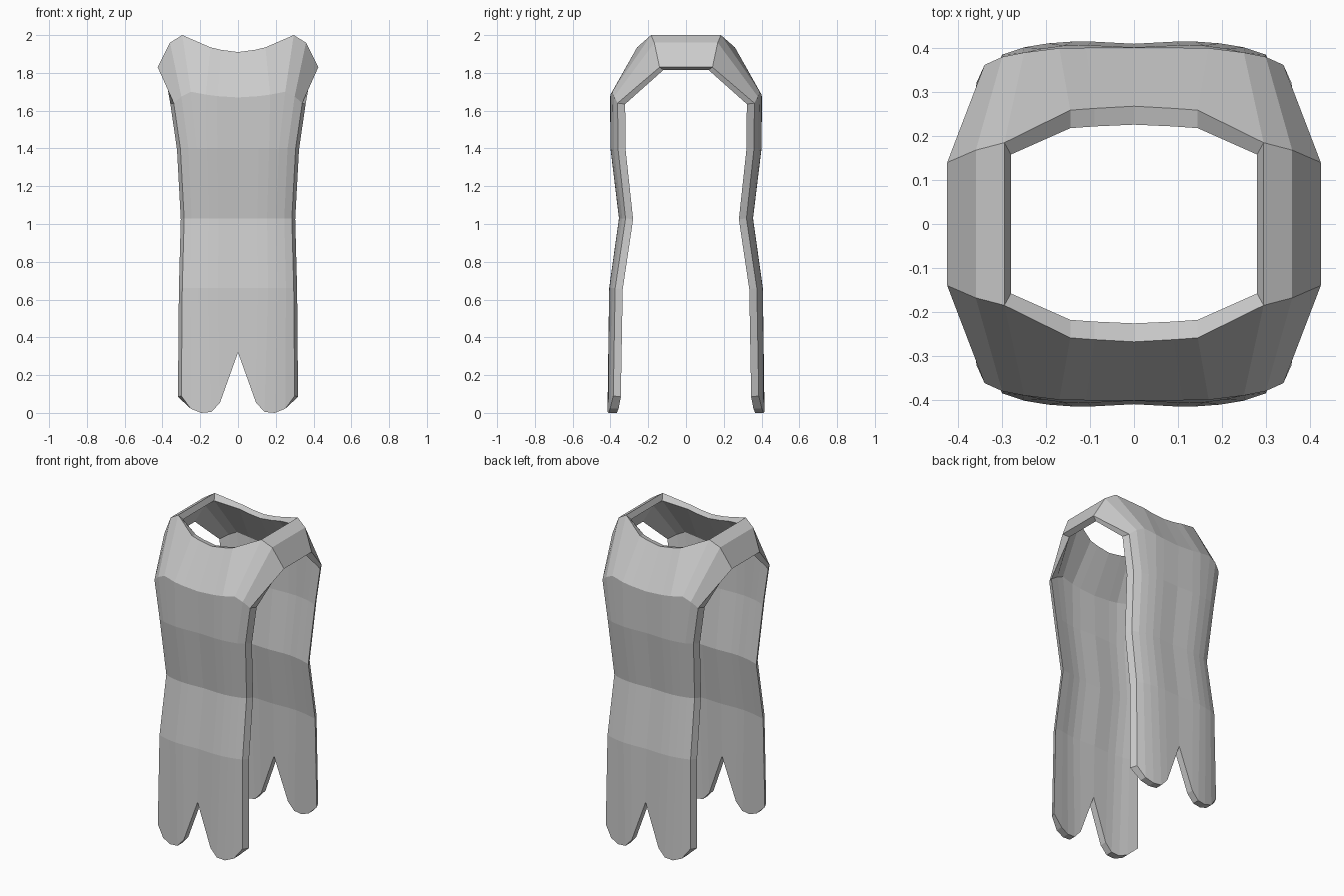
import bpy, bmesh

if "Cube" in bpy.data.objects:
    bpy.data.objects.remove(bpy.data.objects["Cube"])

cloth = bpy.data.materials.new("grey cloth")
cloth.diffuse_color = (0.6, 0.6, 0.6, 1)
cloth.use_nodes = True
cloth.node_tree.nodes["Principled BSDF"].inputs["Base Color"].default_value = cloth.diffuse_color

# One quarter of the garment: each row runs from the centre line to the side edge
neck = [(0, .268, 1.91), (.09, .263, 1.922), (.145, .259, 1.935),
        (.295, .185, 2.0), (.36, .168, 1.96), (.425, .14, 1.83)]
chest = [(0, .402, 1.67), (.11, .401, 1.677), (.17, .40, 1.685),
         (.25, .39, 1.70), (.30, .38, 1.675), (.34, .362, 1.64)]


def body_row(z, y_mid, y_edge, x_edge):
    """Gently rounded cross-section of the panel at one height."""
    ts = [0, .36, .54, .71, .86, 1]
    drop = [.005, 0, .001, .008, .018, y_mid - y_edge]
    return [(t * x_edge, y_mid - d, z) for t, d in zip(ts, drop)]


# Forked hem with rounded tails
hem = [(0, .41, .32), (.095, .415, .055), (.14, .415, .005),
       (.195, .411, 0), (.25, .402, .022), (.30, .385, .09)]

outer = [neck, chest, body_row(1.4, .40, .36, .305),
         body_row(1.03, .355, .32, .285), body_row(.66, .407, .375, .295), hem]

# Lining: the outer rows moved inwards by the cloth thickness
neck_in = [(0, .226, 1.90), (.09, .222, 1.912), (.145, .218, 1.925),
           (.28, .158, 1.965), (.335, .145, 1.925), (.39, .12, 1.815)]
inner = [neck_in]
for row in outer[1:]:
    moved = [(x, y - .045, z) for x, y, z in row]
    x, y, z = row[-1]
    moved[-1] = (x + .018, y - .04, z - .005)
    inner.append(moved)

bm = bmesh.new()


def add_layer(rows, flip):
    """Panel grid plus the strap reaching the shoulder line; returns its vertices."""
    v = [[bm.verts.new(p) for p in row] for row in rows]
    strap = [None] * 3 + [bm.verts.new((x, 0, z)) for x, y, z in rows[0][3:]]
    v.insert(0, strap)
    for r in range(len(v) - 1):
        for c in range(3 if r == 0 else 0, 5):
            quad = [v[r][c], v[r][c + 1], v[r + 1][c + 1], v[r + 1][c]]
            bm.faces.new(quad[::-1] if flip else quad)
    return v


vo = add_layer(outer, False)
vi = add_layer(inner, True)

# Edge bands: neckline, then armhole, side and hem
last = len(vo) - 1
neckline = [(1, 0), (1, 1), (1, 2), (1, 3), (0, 3)]
side = [(r, 5) for r in range(last + 1)] + [(last, c) for c in range(4, -1, -1)]
for path in (neckline, side):
    for (r, c), (s, d) in zip(path, path[1:]):
        bm.faces.new([vo[s][d], vo[r][c], vi[r][c], vi[s][d]])

mesh = bpy.data.meshes.new("tabard")
bm.to_mesh(mesh)
bm.free()
mesh.materials.append(cloth)
tabard = bpy.data.objects.new("tabard", mesh)
bpy.context.collection.objects.link(tabard)

# Left/right and front/back symmetry
mirror = tabard.modifiers.new("mirror", 'MIRROR')
mirror.use_axis = (True, True, False)
mirror.merge_threshold = 0.001
